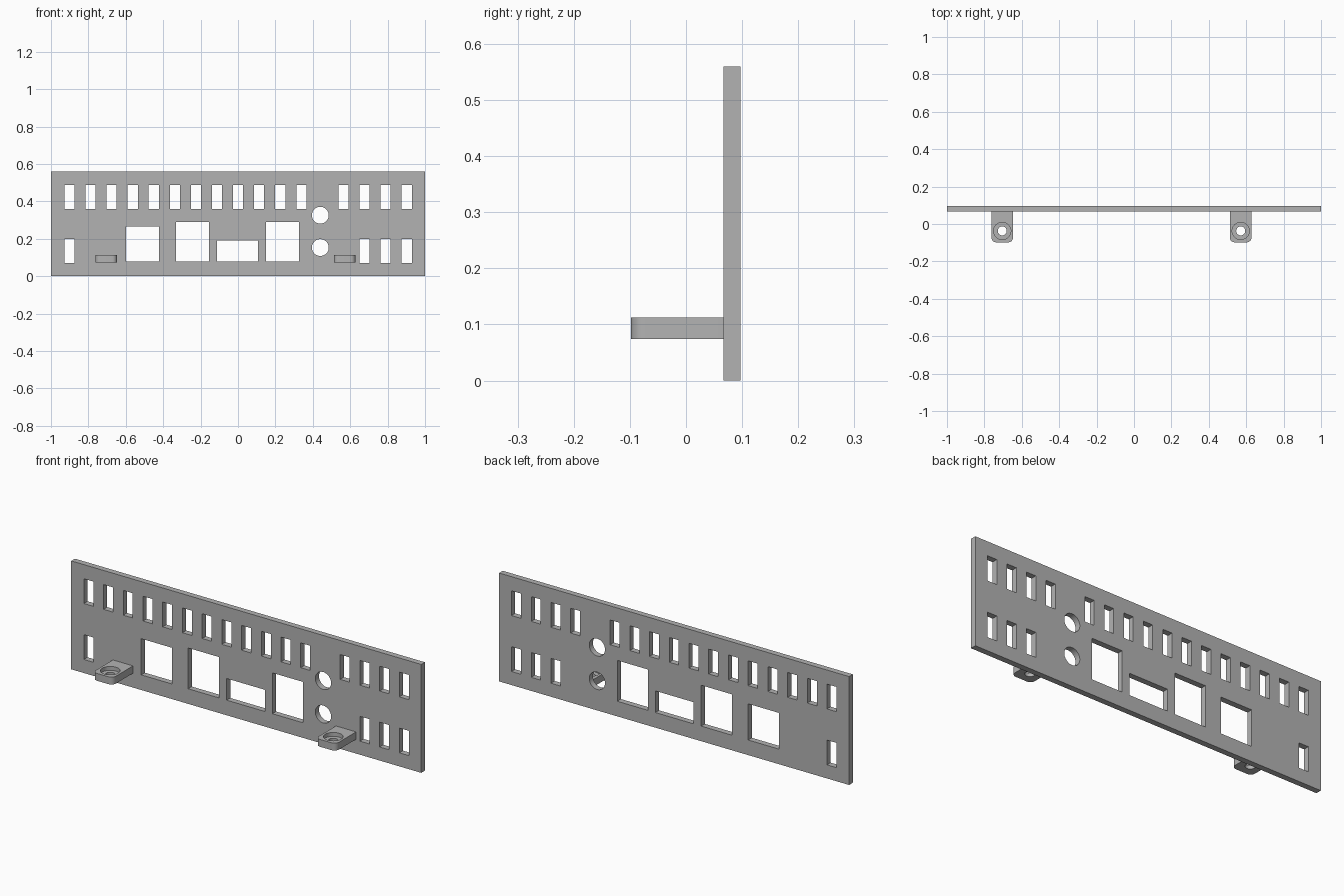
import bpy, bmesh
from math import radians
from mathutils import Matrix, Vector

if "Cube" in bpy.data.objects:
    bpy.data.objects.remove(bpy.data.objects["Cube"], do_unlink=True)

grey = bpy.data.materials.new("plain grey")
grey.use_nodes = True
grey.diffuse_color = (0.45, 0.45, 0.45, 1)
grey.node_tree.nodes["Principled BSDF"].inputs["Base Color"].default_value = (0.45, 0.45, 0.45, 1)


def add_box(bm, x, y, z):
    """Box spanning the given (min, max) ranges."""
    lo, hi = Vector((x[0], y[0], z[0])), Vector((x[1], y[1], z[1]))
    mat = Matrix.Translation((lo + hi) / 2) @ Matrix.Diagonal((hi - lo).to_4d())
    return bmesh.ops.create_cube(bm, size=1, matrix=mat)["verts"]


def add_cylinder(bm, centre, radius, depth, axis="Z"):
    mat = Matrix.Translation(centre)
    if axis == "Y":
        mat = mat @ Matrix.Rotation(radians(90), 4, "X")
    bmesh.ops.create_cone(bm, cap_ends=True, segments=48, radius1=radius,
                          radius2=radius, depth=depth, matrix=mat)


def make_object(name, bm):
    mesh = bpy.data.meshes.new(name)
    bm.to_mesh(mesh)
    bm.free()
    mesh.materials.append(grey)
    obj = bpy.data.objects.new(name, mesh)
    bpy.context.collection.objects.link(obj)
    return obj


def cut(obj, cutter_bm):
    """Subtract the cutter, apply, and smooth only the round walls."""
    cutter = make_object("cutter", cutter_bm)
    cutter.hide_render = True
    mod = obj.modifiers.new("openings", "BOOLEAN")
    mod.operation, mod.solver, mod.object = "DIFFERENCE", "EXACT", cutter
    bpy.ops.object.select_all(action="DESELECT")
    obj.select_set(True)
    bpy.context.view_layer.objects.active = obj
    bpy.ops.object.modifier_apply(modifier=mod.name)
    bpy.data.objects.remove(cutter, do_unlink=True)
    bpy.ops.object.shade_smooth_by_angle(angle=radians(30))


# Panel with its openings
FRONT, BACK = 0.067, 0.097
THROUGH = (FRONT - 0.05, BACK + 0.05)
bm = bmesh.new()
add_box(bm, (-1, 1), (FRONT, BACK), (0, 0.56))
panel = make_object("panel", bm)

holes = bmesh.new()
# Narrow slots on an even pitch, in two rows
rows = [([i for i in range(17) if i != 12], 0.423), ([0, 14, 15, 16], 0.134)]
for columns, z in rows:
    for i in columns:
        x = -0.901 + i * 0.1127
        add_box(holes, (x - 0.027, x + 0.027), THROUGH, (z - 0.064, z + 0.064))
# Wide rectangular openings sharing one lower edge
for left, right, top in [(-0.6, -0.423, 0.265), (-0.332, -0.155, 0.289),
                         (-0.112, 0.107, 0.19), (0.15, 0.325, 0.289)]:
    add_box(holes, (left, right), THROUGH, (0.078, top))
# Round openings
for z in (0.326, 0.153):
    add_cylinder(holes, (0.44, (FRONT + BACK) / 2, z), 0.045, 0.13, "Y")
cut(panel, holes)

# Mounting tabs with rounded front corners and counterbored screw holes
for name, x in (("right_tab", -0.7045), ("left_tab", 0.5705)):
    bm = bmesh.new()
    verts = add_box(bm, (x - 0.0575, x + 0.0575), (-0.098, FRONT), (0.074, 0.112))
    corners = [e for e in bm.edges if all(v.co.y < 0 for v in e.verts)
               and abs(e.verts[0].co.z - e.verts[1].co.z) > 0.01]
    bmesh.ops.bevel(bm, geom=corners, offset=0.025, segments=8, profile=0.5,
                    affect="EDGES")
    tab = make_object(name, bm)
    bore = bmesh.new()
    add_cylinder(bore, (x, -0.037, 0.09), 0.024, 0.1)
    cut(tab, bore)
    recess = bmesh.new()
    add_cylinder(recess, (x, -0.037, 0.122), 0.046, 0.06)
    cut(tab, recess)
